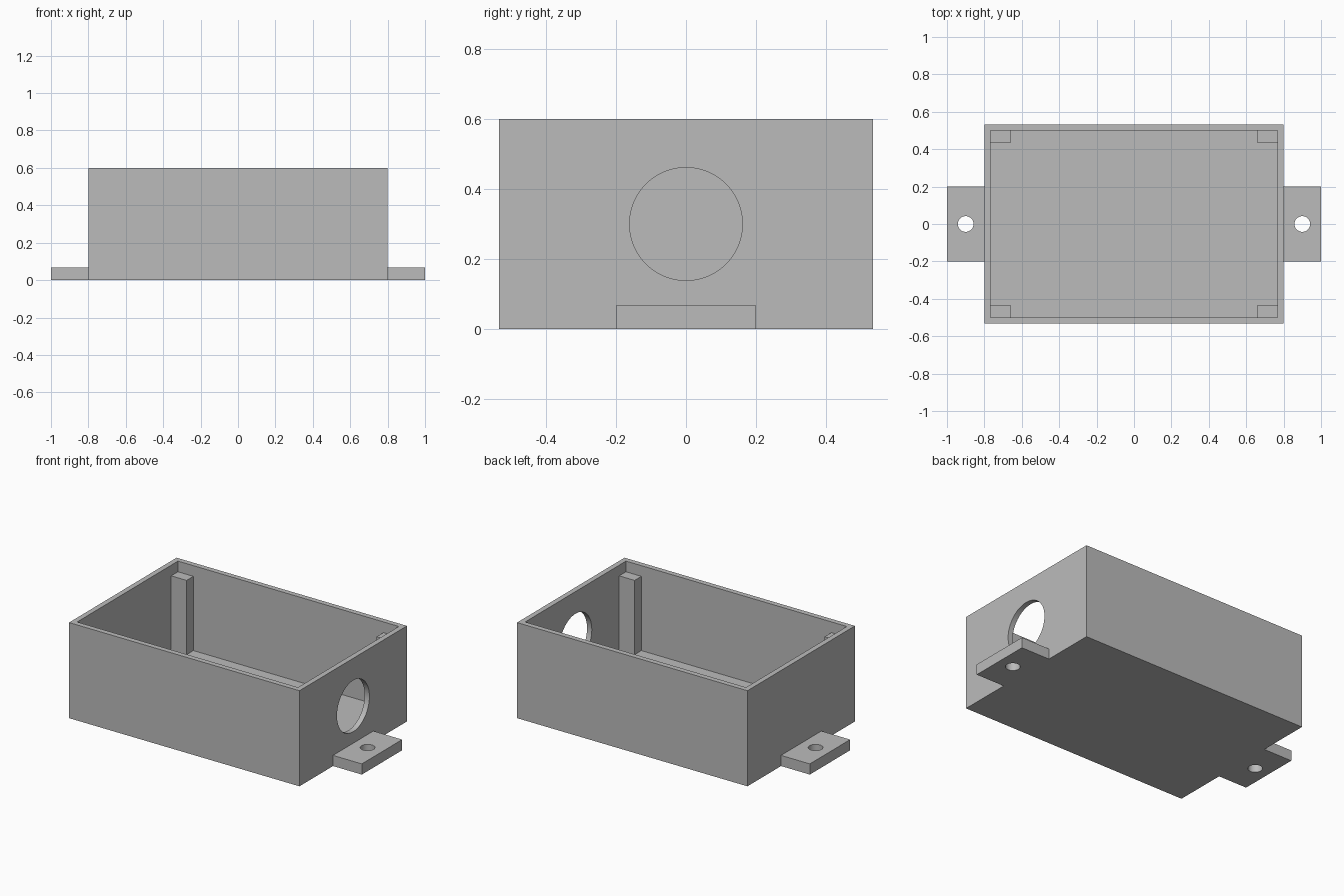
import bpy
import bmesh
import math
from mathutils import Matrix

if "Cube" in bpy.data.objects:
    bpy.data.objects.remove(bpy.data.objects["Cube"], do_unlink=True)

# Overall sizes
HALF_X, HALF_Y, HEIGHT = 0.8, 0.533, 0.6
WALL, FLOOR = 0.033, 0.067
IN_X, IN_Y = HALF_X - WALL, HALF_Y - WALL

grey = bpy.data.materials.new("plain grey")
grey.use_nodes = True
colour = (0.5, 0.5, 0.5, 1)
grey.diffuse_color = colour
grey.node_tree.nodes["Principled BSDF"].inputs["Base Color"].default_value = colour


def add_object(name, bm):
    mesh = bpy.data.meshes.new(name)
    bm.to_mesh(mesh)
    bm.free()
    mesh.materials.append(grey)
    obj = bpy.data.objects.new(name, mesh)
    bpy.context.collection.objects.link(obj)
    return obj


def box(name, low, high):
    bm = bmesh.new()
    bmesh.ops.create_cube(bm, size=1)
    for v in bm.verts:
        v.co = [a + (c + 0.5) * (b - a) for a, b, c in zip(low, high, v.co)]
    return add_object(name, bm)


def cylinder(name, centre, radius, depth, axis="Z"):
    bm = bmesh.new()
    turn = Matrix.Rotation(math.pi / 2, 4, "Y") if axis == "X" else Matrix()
    bmesh.ops.create_cone(bm, cap_ends=True, segments=64, radius1=radius,
                          radius2=radius, depth=depth,
                          matrix=Matrix.Translation(centre) @ turn)
    return add_object(name, bm)


def combine(target, tool, operation):
    """Apply a boolean and discard the tool object."""
    tool.hide_render = True
    mod = target.modifiers.new("Boolean", "BOOLEAN")
    mod.operation, mod.object, mod.solver = operation, tool, "EXACT"
    bpy.context.view_layer.objects.active = target
    bpy.ops.object.modifier_apply(modifier=mod.name)
    bpy.data.objects.remove(tool, do_unlink=True)


# Open box body with a thick floor
body = box("enclosure_body", (-HALF_X, -HALF_Y, 0), (HALF_X, HALF_Y, HEIGHT))
combine(body, box("cavity", (-IN_X, -IN_Y, FLOOR), (IN_X, IN_Y, HEIGHT + 0.2)), "DIFFERENCE")

# Mounting lugs with screw holes at both ends
for side in (-1, 1):
    xs = sorted((side * (HALF_X - 0.02), side))
    combine(body, box("lug", (xs[0], -0.2, 0), (xs[1], 0.2, FLOOR)), "UNION")
    combine(body, cylinder("screw_hole", (side * 0.9, 0, 0), 0.042, 0.4), "DIFFERENCE")

# Round cable opening in the left end wall
combine(body, cylinder("cable_hole", (HALF_X, 0, 0.3), 0.161, 0.2, "X"), "DIFFERENCE")

# Merge coplanar faces and smooth the round holes
bm = bmesh.new()
bm.from_mesh(body.data)
bmesh.ops.remove_doubles(bm, verts=bm.verts, dist=0.0001)
bmesh.ops.dissolve_limit(bm, angle_limit=0.01, verts=bm.verts, edges=bm.edges)
bm.to_mesh(body.data)
bm.free()
bpy.ops.object.select_all(action="DESELECT")
body.select_set(True)
bpy.context.view_layer.objects.active = body
bpy.ops.object.shade_smooth_by_angle(angle=math.radians(30))

# Corner posts, ending below the rim
for sx, x_name in ((-1, "right"), (1, "left")):
    for sy, y_name in ((-1, "front"), (1, "back")):
        xs = sorted((sx * 0.66, sx * IN_X))
        ys = sorted((sy * 0.433, sy * IN_Y))
        box(f"{y_name}_{x_name}_post", (xs[0], ys[0], FLOOR), (xs[1], ys[1], 0.533))
